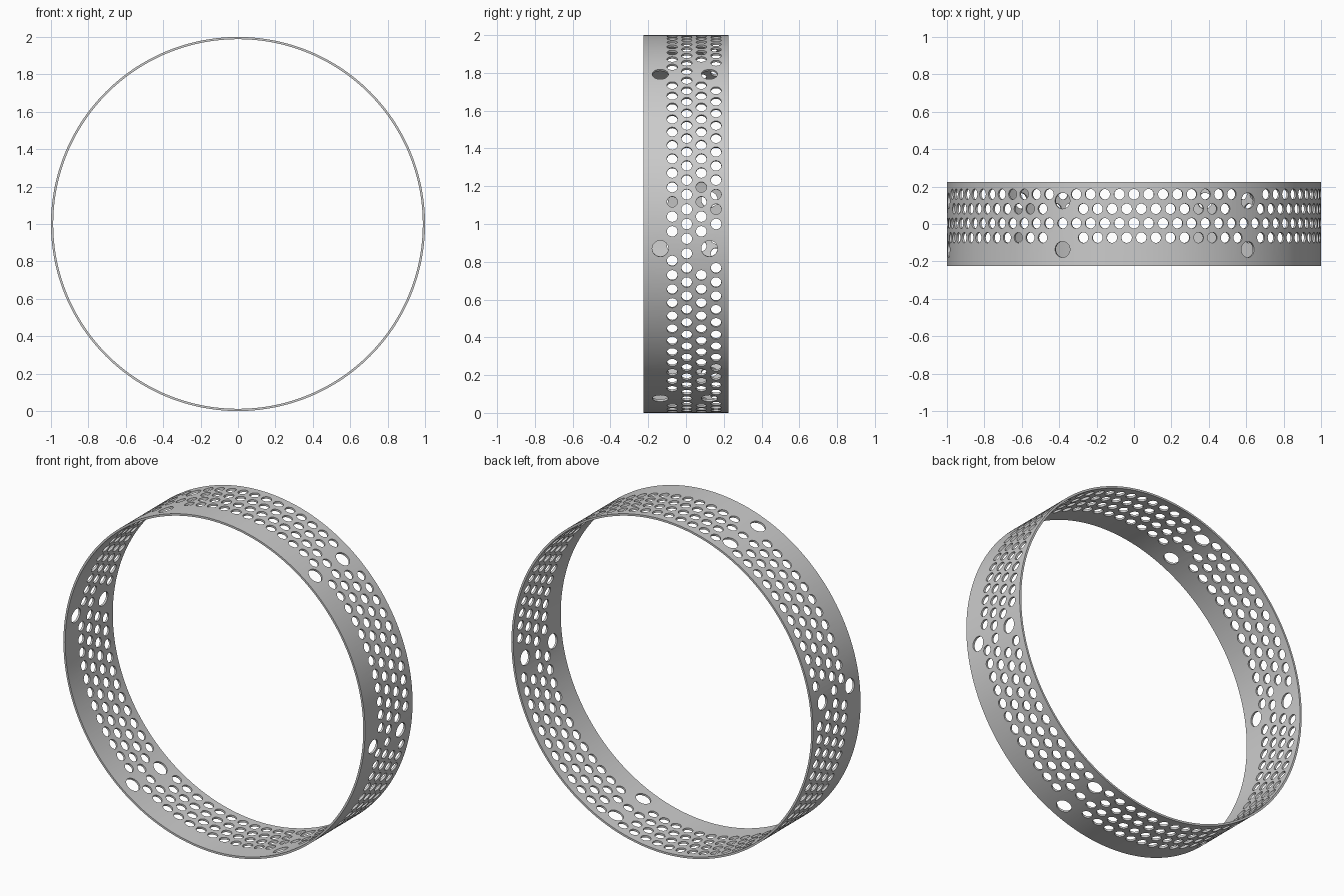
import bpy, bmesh
from math import radians, pi, sin, cos, hypot
from mathutils import Matrix

if "Cube" in bpy.data.objects:
    bpy.data.objects.remove(bpy.data.objects["Cube"])

R_OUT, R_IN, HALF_W = 1.0, 0.988, 0.225
SEG = 240
BIG_R, SMALL_R = 0.043, 0.028


def make_object(name, bm):
    bmesh.ops.recalc_face_normals(bm, faces=bm.faces)
    me = bpy.data.meshes.new(name)
    bm.to_mesh(me)
    bm.free()
    ob = bpy.data.objects.new(name, me)
    bpy.context.collection.objects.link(ob)
    return ob


# Thin band: rectangular profile swept around the y axis
bm = bmesh.new()
profile = [(R_OUT, -HALF_W), (R_OUT, HALF_W), (R_IN, HALF_W), (R_IN, -HALF_W)]
rings = []
for i in range(SEG):
    a = 2 * pi * i / SEG
    rings.append([bm.verts.new((r * cos(a), y, 1 + r * sin(a))) for r, y in profile])
for i in range(SEG):
    p, q = rings[i], rings[(i + 1) % SEG]
    for j in range(4):
        k = (j + 1) % 4
        bm.faces.new((p[j], p[k], q[k], q[j]))
band = make_object("perforated_band", bm)

# Radial hole cutters
bm = bmesh.new()


def add_cutter(deg, y, r):
    a = radians(deg)
    m = Matrix.Translation((0.994 * cos(a), y, 1 + 0.994 * sin(a))) @ Matrix.Rotation(pi / 2 - a, 4, 'Y')
    bmesh.ops.create_cone(bm, cap_ends=True, segments=24, radius1=r, radius2=r,
                          depth=0.06, matrix=m)


# Six pairs of large holes
big = [(-7.5 + 60 * i, y) for i in range(6) for y in (-0.136, 0.124)]
for deg, y in big:
    add_cutter(deg, y, BIG_R)

# Four staggered rows of small holes, left out close to the large ones
for row, y in enumerate((-0.073, 0.004, 0.081, 0.159)):
    for i in range(80):
        deg = 4.5 * i + (2.25 if row % 2 == 0 else 0)
        near = min(hypot(radians((deg - d + 180) % 360 - 180), y - by) for d, by in big)
        if near > 0.083:
            add_cutter(deg, y, SMALL_R)
cutter = make_object("hole_cutters", bm)
cutter.hide_render = True

# Cut the holes and bake the result
mod = band.modifiers.new("holes", 'BOOLEAN')
mod.operation = 'DIFFERENCE'
mod.object = cutter
mod.solver = 'MANIFOLD'
bpy.context.view_layer.objects.active = band
band.select_set(True)
cutter.select_set(False)
bpy.ops.object.modifier_apply(modifier=mod.name)
bpy.data.objects.remove(cutter, do_unlink=True)
bpy.ops.object.shade_smooth_by_angle(angle=radians(30))
